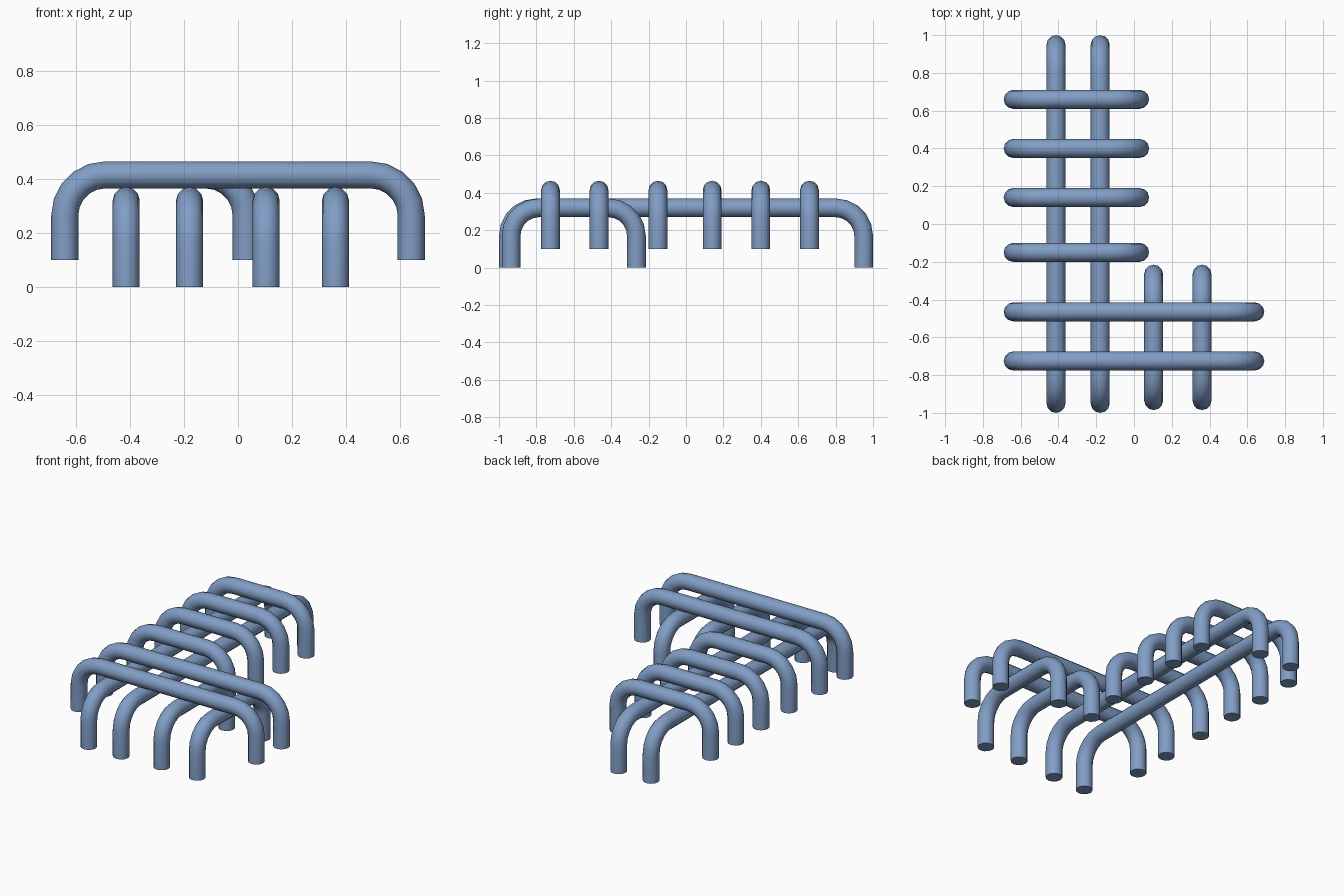
import bpy, bmesh, math
from mathutils import Vector

if "Cube" in bpy.data.objects:
    bpy.data.objects.remove(bpy.data.objects["Cube"])

R = 0.05       # tube radius
BEND = 0.15    # bend radius at the tube centre
SIDES = 12
STEPS = 5      # segments per bend

blue = bpy.data.materials.new("steel blue")
blue.diffuse_color = (0.22, 0.34, 0.56, 1)
blue.use_nodes = True
blue.node_tree.nodes["Principled BSDF"].inputs["Base Color"].default_value = blue.diffuse_color


def staple(name, axis, side, start, end, z0, z1):
    """Bent tube: two legs down to z0, crossbar centred at height z1."""
    a, b = start + R, end - R
    path = [(a, z0, 0, 1)]                      # position, height, tangent
    for i in range(STEPS + 1):
        t = math.pi / 2 * i / STEPS
        path.append((a + BEND * (1 - math.cos(t)), z1 - BEND + BEND * math.sin(t),
                     math.sin(t), math.cos(t)))
    for i in range(STEPS + 1):
        t = math.pi / 2 * i / STEPS
        path.append((b - BEND + BEND * math.sin(t), z1 - BEND + BEND * math.cos(t),
                     math.cos(t), -math.sin(t)))
    path.append((b, z0, 0, -1))

    bm = bmesh.new()
    rings = []
    for u, z, tu, tz in path:
        ring = []
        for k in range(SIDES):
            ang = 2 * math.pi * k / SIDES
            n, w = R * math.cos(ang), side + R * math.sin(ang)
            pu, pz = u - tz * n, z + tu * n
            ring.append(bm.verts.new(Vector((pu, w, pz) if axis == "x" else (w, pu, pz))))
        rings.append(ring)
    for r, s in zip(rings, rings[1:]):
        for k in range(SIDES):
            m = (k + 1) % SIDES
            bm.faces.new((r[k], r[m], s[m], s[k]))
    bm.faces.new(rings[0])
    bm.faces.new(rings[-1])
    bmesh.ops.recalc_face_normals(bm, faces=bm.faces)
    mesh = bpy.data.meshes.new(name)
    bm.to_mesh(mesh)
    bm.free()
    mesh.materials.append(blue)
    ob = bpy.data.objects.new(name, mesh)
    bpy.context.collection.objects.link(ob)
    bpy.ops.object.select_all(action="DESELECT")
    ob.select_set(True)
    bpy.context.view_layer.objects.active = ob
    bpy.ops.object.shade_smooth_by_angle(angle=math.radians(40))


# lower bars running front to back
for x in (-0.413, -0.179):
    staple("long_lower_bar", "y", x, -1.0, 1.0, 0, 0.32)
for x in (0.104, 0.36):
    staple("short_lower_bar", "y", x, -0.985, -0.215, 0, 0.32)

# upper bars running side to side
for y in (-0.725, -0.465):
    staple("long_upper_bar", "x", y, -0.69, 0.69, 0.1, 0.415)
for y in (-0.15, 0.14, 0.4, 0.66):
    staple("short_upper_bar", "x", y, -0.69, 0.08, 0.1, 0.415)
